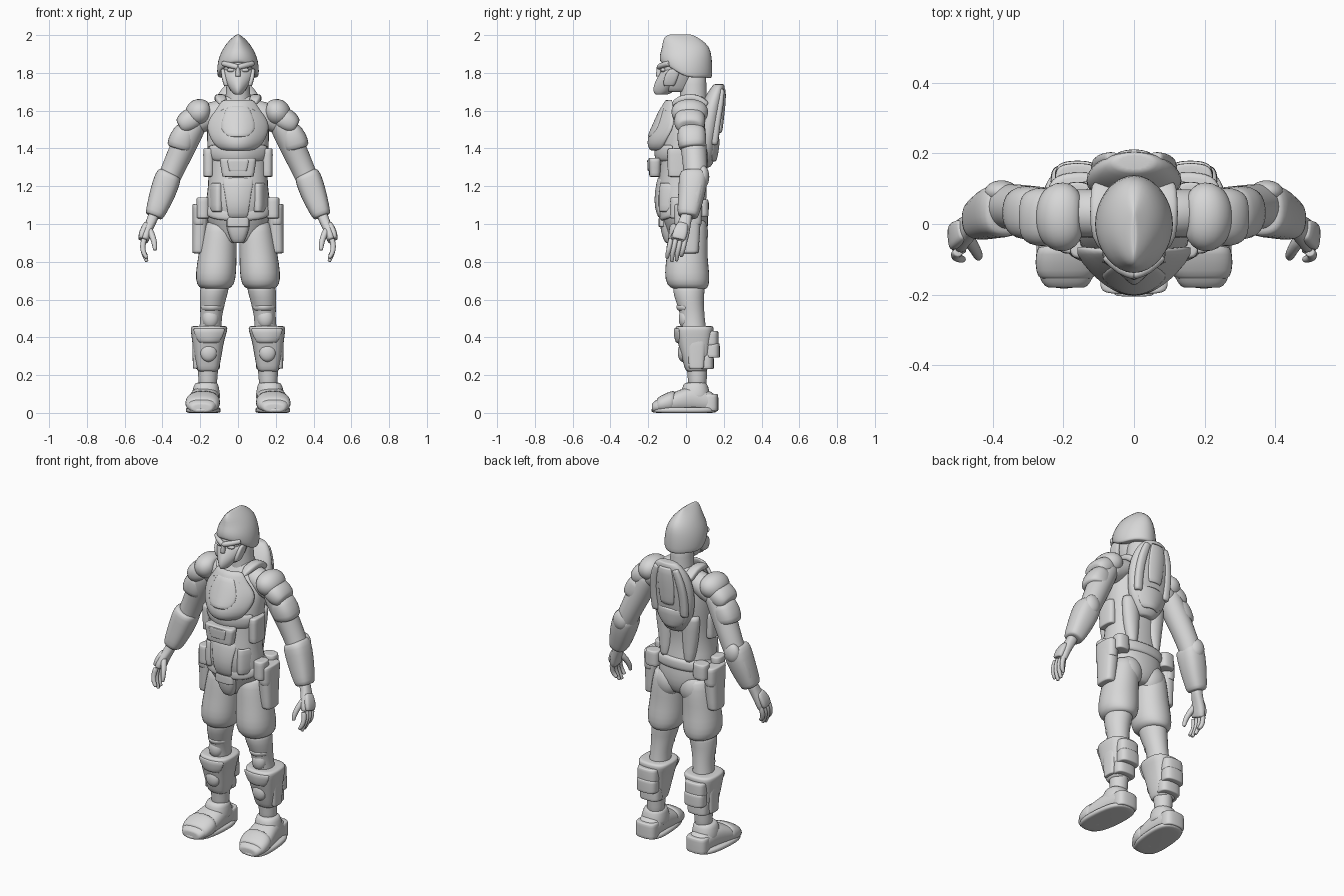
import bpy, bmesh, math
from mathutils import Vector

if "Cube" in bpy.data.objects:
    bpy.data.objects.remove(bpy.data.objects["Cube"], do_unlink=True)

UNIT = 0.01  # all sizes below are in hundredths
X, Y, Z = Vector((1, 0, 0)), Vector((0, 1, 0)), Vector((0, 0, 1))

grey = bpy.data.materials.new("plain grey")
grey.use_nodes = True
grey.diffuse_color = (0.68, 0.68, 0.68, 1)
grey.node_tree.nodes["Principled BSDF"].inputs["Base Color"].default_value = grey.diffuse_color


def finish(name, bm, mirror, thickness=0):
    """Turn a bmesh into a smooth object, mirrored if it is one of a pair."""
    bmesh.ops.recalc_face_normals(bm, faces=bm.faces)
    mesh = bpy.data.meshes.new(name)
    bm.to_mesh(mesh)
    bm.free()
    mesh.materials.append(grey)
    for face in mesh.polygons:
        face.use_smooth = True
    ob = bpy.data.objects.new(name, mesh)
    bpy.context.scene.collection.objects.link(ob)
    if mirror:
        ob.modifiers.new("mirror", 'MIRROR').use_mirror_merge = False
    if thickness:
        solid = ob.modifiers.new("thickness", 'SOLIDIFY')
        solid.thickness, solid.offset = thickness * UNIT, 0
    sub = ob.modifiers.new("smooth", 'SUBSURF')
    sub.levels = sub.render_levels = 1


def loft(name, rings, power=2, along=Z, mirror=True, warp=None, sides=16):
    """Skin rings (x, y, z, radius, radius); along=None turns rings with the path."""
    bm, loops = bmesh.new(), []
    centres = [Vector(r[:3]) for r in rings]
    last = len(rings) - 1
    for i in [0] + list(range(last + 1)) + [last]:
        cap = len(loops) in (0, last + 2)
        t = along or (centres[min(i + 1, last)] - centres[max(i - 1, 0)]).normalized()
        u = (Z if abs(t.y) > 0.8 else Y).cross(t).normalized()
        v = t.cross(u)
        a, b = (r * (0.75 if cap else 1) for r in rings[i][3:])
        loop = []
        for k in range(sides):
            ang = math.tau * k / sides
            c, s = (math.copysign(abs(f) ** (2 / power), f) for f in (math.cos(ang), math.sin(ang)))
            co = centres[i] + u * a * c + v * b * s
            loop.append(bm.verts.new((warp(co) if warp else co) * UNIT))
        loops.append(loop)
    for low, high in zip(loops, loops[1:]):
        for k in range(sides):
            j = (k + 1) % sides
            bm.faces.new((low[k], low[j], high[j], high[k]))
    bm.faces.new(loops[0])
    bm.faces.new(loops[-1])
    finish(name, bm, mirror)


def block(name, centre, half, power=4, taper=1, mirror=True, lean=0):
    """Soft-edged box; taper scales the bottom, lean shifts the bottom in x."""
    x, y, z = centre
    a, b, h = half
    loft(name, [(x + lean, y, z - h, a * taper, b * taper), (x + lean * 0.8, y, z - h * 0.8, a * taper, b * taper),
                (x, y, z + h * 0.8, a, b), (x, y, z + h, a * 0.95, b * 0.95)], power, Z, mirror)


def ball(name, centre, size):
    """Mirrored pair of ellipsoids."""
    x, y, z = centre
    a, b, c = size
    angles = [math.pi * (k / 8 - 0.5) * 0.95 for k in range(9)]
    loft(name, [(x, y, z + c * math.sin(t), a * math.cos(t), b * math.cos(t)) for t in angles])


def shell(name, rows, thickness, centre=0, mirror=False, curve=2):
    """Curved plate from rows (z, half width, middle y, edge y)."""
    bm, cols = bmesh.new(), [k / 5 for k in range(-5, 6)]
    grid = [[bm.verts.new(Vector((centre + w * c, mid + (edge - mid) * abs(c) ** curve, z)) * UNIT) for c in cols]
            for z, w, mid, edge in rows]
    for low, high in zip(grid, grid[1:]):
        for k in range(len(cols) - 1):
            bm.faces.new((low[k], low[k + 1], high[k + 1], high[k]))
    finish(name, bm, mirror, thickness)


# Body
loft("torso", [(0, 0, 90, 8, 9), (0, 1, 96, 15, 11), (0, -1, 104, 17.5, 13), (0, -2.5, 112, 17.5, 13.5),
               (0, -3, 120, 16, 12.5), (0, -2, 130, 16, 12), (0, -1, 140, 16.5, 13), (0, 0, 150, 17, 12),
               (0, 2, 158, 16, 10), (0, 4, 165, 11, 7), (0, 4, 168, 7, 6)], 2.2, mirror=False)
loft("neck", [(0, 4, 160, 8, 8), (0, 4, 168, 6.5, 7), (0, 3.5, 180, 6, 7.5)], mirror=False)
loft("collar", [(7, -10, 160, 2.5, 2), (8.5, -6, 165, 3, 2), (9.5, 0, 167, 3, 2), (9.5, 6, 167, 3, 2),
                (9, 11, 163, 3, 2)], 3, None)
loft("shoulder_root", [(8, 3, 160, 6, 7), (15, 3, 157, 8, 7), (22, 3, 154, 7, 7)], along=X)

# Head: face, breathing mask and ridged helmet
loft("face", [(0, -5, 170, 4, 7), (0, -5, 174, 6, 9), (0, -4, 180, 8, 10), (0, -3, 188, 9, 10)], mirror=False)
loft("face_mask", [(0, -13, 168.5, 2, 3.5), (0, -11.5, 170.5, 4, 6.2), (0, -10.5, 174, 6, 6.7),
                   (0, -9, 178, 8, 6), (0, -8, 182, 8, 5)], 1.5, mirror=False)
loft("mask_cheek", [(6, -9, 173, 1.5, 3), (7.5, -8, 178, 1.5, 4), (8, -6, 182, 1, 3)], 3)
ball("eye", (3.5, -12, 181.5), (2.5, 1.5, 1.2))
loft("brow", [(0, -14.5, 183, 1.5, 1.3), (4, -13, 184, 1.5, 1.5), (8, -9, 185, 1.5, 1.5)], along=None)
loft("nose_bridge", [(0, -14.5, 178, 1.5, 1.5), (0, -14, 184, 1, 1.5)], mirror=False)
loft("helmet", [(0, 0, 179, 10.7, 13.7), (0, 0, 180, 11.3, 14.2), (0, 0, 184, 11.4, 14.3), (0, 0, 189, 10.3, 14),
                (0, 0, 194, 7.5, 12.8), (0, -2, 197.5, 4.5, 10.5), (0, -3, 199.5, 2, 8), (0, -3, 200.3, 0.8, 6)], 1.9,
     mirror=False, warp=lambda c: c + Z * max(0, 192 - c.z) / 13 * (max(0, -c.y) * 0.5 - max(0, c.y) * 0.15
                                                                - max(0, abs(c.x) - 7) * 0.4))

# Chest armour and front pouches
shell("chest_plate", [(139, 7, -17.5, -13), (141, 11.5, -19.5, -12), (145, 14.5, -19.7, -10), (150, 16.5, -17.5, -7),
                      (155, 16, -15.2, -6), (160, 11.5, -13, -7), (166, 8, -10, -7)], 2)
shell("chest_panel", [(146, 5, -20, -18.5), (150, 10, -18.3, -14.5), (157, 8, -15.2, -13), (163, 5, -12.2, -11)], 1.2)
shell("rib_plate", [(133, 13, -15, -8), (137, 15, -16, -8), (142, 16, -16, -6)], 2)
shell("belly_plate", [(103, 5, -14, -13), (109, 6, -16.3, -15), (117, 7, -16, -14.5), (125, 9, -14.5, -12)], 1.2)
shell("belly_side", [(106, 4, -14, -8), (114, 4.5, -14, -7), (122, 4, -13.5, -7)], 1, 10.5, True)
block("front_pouch", (0, -16.5, 130), (10, 3.5, 5), taper=0.85, mirror=False)
block("front_pouch_flap", (0, -19, 131), (6, 1.6, 3), taper=0.8, mirror=False)
block("side_pouch", (15.5, -4, 132.5), (3, 6, 7.5), 3, 0.95)

# Backpack: rounded body, raised rim and middle panel
loft("backpack", [(0, 10, 130, 5, 3), (0, 10.5, 134, 9, 5), (0, 11, 142, 13, 6), (0, 12, 152, 14, 6.5),
                  (0, 13.5, 162, 13.5, 6.5), (0, 16, 170, 10.5, 4.5), (0, 17.5, 174, 6.5, 3)], 2.1, mirror=False)
shell("backpack_rim", [(133, 5, 15.5, 13), (138, 9, 16.5, 13.5), (146, 11, 17.5, 14)], 1.5)
loft("backpack_side_rim", [(9.5, 15, 142, 2.5, 2), (10, 16, 152, 2.5, 2), (9, 18, 163, 2.5, 2), (6, 19, 171, 2, 1.5)],
     2.5, None)
shell("backpack_panel", [(148, 4, 18.5, 17.5), (153, 5, 19, 18), (163, 5.5, 20.3, 19), (172, 4, 20.6, 20)], 1.4)
loft("back_muscle", [(8, 8, 112, 3, 3), (8, 7, 124, 5, 4), (9, 8, 140, 6, 4)])

# Belt, groin guard and hip holsters
loft("belt", [(0, -1, 106, 18, 13), (0, -1, 108, 18.5, 13.5), (0, -1, 111, 18, 13.5), (0, -1, 113, 17, 13)], 2.4,
     mirror=False, warp=lambda c: c + Z * min(0, c.y) * 0.35)
loft("groin_guard", [(0, -8, 90, 3, 3), (0, -9, 94, 5, 4), (0, -10, 101, 7, 4), (0, -10, 104, 6, 3)], 3, mirror=False)
block("belt_buckle", (0, -12.5, 101), (6, 2, 2.5), 3, mirror=False)
block("holster", (19.8, 1, 97), (4.5, 7.3, 12.5), 2.8, 0.8, lean=1)
block("holster_flap", (20.5, 1, 105), (3.8, 7.7, 5.5), 2.8, 0.95)
block("hip_pouch", (18.5, -4, 108.5), (3.6, 4.5, 5.5), 2.6)
block("belt_pouch", (16, 8, 108.5), (4.5, 4, 4.5), 2.6)

# Baggy trousers, knees and shin armour
loft("trouser_leg", [(12, 2, 65.5, 7, 9), (12, 1, 67.5, 10.3, 11.5), (11.7, 0.5, 74, 11, 12.2), (11, 0.5, 82, 10.4, 11),
                     (10.2, 1, 91, 9.8, 10.8), (9.5, 1, 101, 8.5, 10)], 2.1)
ball("buttock", (8, 6, 95), (8, 6, 9))
loft("leg", [(16, 6, 12, 5, 5), (16, 6, 24, 5.3, 5.3), (15, 5, 36, 7, 7), (14.5, 3.7, 48, 5.5, 6.5),
             (13.8, 3, 55, 6.3, 6.7), (13.3, 1.5, 61, 7.3, 8), (12, 1.5, 68, 8, 9)])
ball("knee_pad", (14.5, -0.5, 50), (4.5, 3.5, 5.5))
shell("knee_strap", [(54, 5, -3.7, 0), (57, 6, -5, 0)], 1.4, 13.8, True)
loft("shin_guard", [(16, 5.5, 22, 5.5, 5.5), (16, 5.5, 24, 6.3, 6.5), (16, 5, 32, 7.7, 8), (15.8, 4.5, 39, 8.7, 9.5),
                    (15.3, 4.5, 44, 10, 10.5), (15.3, 4.5, 46, 9.8, 10.2)], 3)
shell("shin_brow", [(37, 5, -4.8, -3), (40, 7, -5.7, -3.5), (45, 9, -6.2, -3.5)], 1.2, 15.3, True)
ball("shin_badge", (15.6, -1.8, 32), (4.6, 2.7, 5))
for i, (height, depth) in enumerate([(27, 10.5), (33, 13.7), (39.5, 13)]):
    block("calf_pad_%d" % (i + 1), (16, depth, height), (6.5, 4.3, 3.8), 2.8)
block("shin_side_pad", (22.3, 5.5, 31), (2, 5, 7.5), 2.6, 0.8)

# Boots
loft("boot", [(17, 15.5, 5, 6, 5), (17, 10, 6.5, 7, 6.5), (17.5, 3, 7.5, 7.7, 7.5), (18.2, -4, 6, 8.7, 6),
              (18.8, -10, 4.8, 9, 4.8), (19.2, -15, 3.8, 8, 3.8), (19.2, -18, 2.7, 6, 2.5)], 2.5, -Y)
loft("boot_sole", [(18.3, -1, 0, 8.7, 17), (18.3, -1, 1, 9.3, 17.8), (18.3, -1, 3, 9, 17.5)], 2.8,
     warp=lambda c: c + X * (c.y * -0.08))
loft("toe_cap", [(18.4, -6, 6, 9.2, 6.3), (18.8, -11, 5.2, 9.5, 5.3), (19.2, -15.5, 4, 8.2, 4)], 2.4, -Y)
loft("boot_cuff", [(17, 5, 7, 8, 8.5), (17, 5, 12, 7.3, 7.5), (16.7, 5, 16, 6.3, 6.2)], 2.3)
block("heel_guard", (17, 12.5, 5.5), (6.7, 4.7, 4.5), 3)

# Arms with layered shoulder plates
loft("upper_arm", [(21, 3, 156, 6, 7), (25, 3, 149, 7, 7.5), (29, 4, 141, 7, 7), (34, 5, 130, 6.3, 6.5),
                   (38, 5, 121, 6, 6.5), (42, 3, 110, 5, 5)], along=None)
loft("shoulder_dome", [(15, 2, 161.5, 3.5, 6), (17, 2, 161, 6, 9), (20, 2, 159.5, 7.6, 10.3), (23, 2, 157.5, 7, 9.5),
                       (25.5, 2, 156, 5, 7)], 2.1, None)
loft("shoulder_plate", [(22, 2, 157, 6, 8), (26, 2, 154.5, 6.5, 8.6), (29, 2, 152.5, 5.5, 8),
                        (31, 2, 151.5, 4, 6.5)], 2.4, None)
loft("arm_plate", [(27, 3, 151, 5.5, 7.3), (29.5, 3, 145.5, 7.2, 7.9), (31, 3.5, 140, 7.2, 7.5)], 2.5, None)
loft("forearm_guard", [(36, 4, 127, 6, 7), (37, 4, 125, 7.3, 8), (40, 3, 116, 7, 7.2), (43, 1.5, 108, 5.7, 6.2),
                       (44.5, 1, 104, 4.9, 5.5)], 2.6, None)
loft("forearm_plate", [(41, 4, 125, 3, 6), (43.5, 3, 116, 3.5, 5.5), (46, 1.5, 107, 2.5, 4.5)], 3, None)
ball("elbow_pad", (37.5, 9, 125), (5, 3.5, 6))

# Hands
loft("palm", [(44.5, 0.5, 105, 3, 3.2), (46, -0.5, 101, 2.7, 3.2), (48, -2, 97, 2.7, 4.3), (49.5, -4, 91, 2.3, 5)],
     2.5, None)
loft("hand_plate", [(48, -1.5, 100, 2, 3), (50.5, -3, 96, 2, 4), (51.5, -4, 92, 1.4, 3.7)], 3, None)
for i, (name, tip) in enumerate([("index", 82), ("middle", 80), ("ring", 80.5), ("little", 83)]):
    side = -8 + i * 2.5
    loft(name + "_finger", [(49.7, side, 92, 1.6, 1.4), (50.7, side - 0.7, 88, 1.5, 1.4),
                            (50, side - 1.7, 84.5, 1.4, 1.3), (48.2, side - 2, tip, 1, 1)], along=None, sides=10)
loft("thumb", [(47, -4, 97, 2, 2), (45, -7, 93, 1.7, 1.7), (44, -9, 89, 1.5, 1.4), (44, -9.5, 86, 1, 1)],
     along=None, sides=10)
